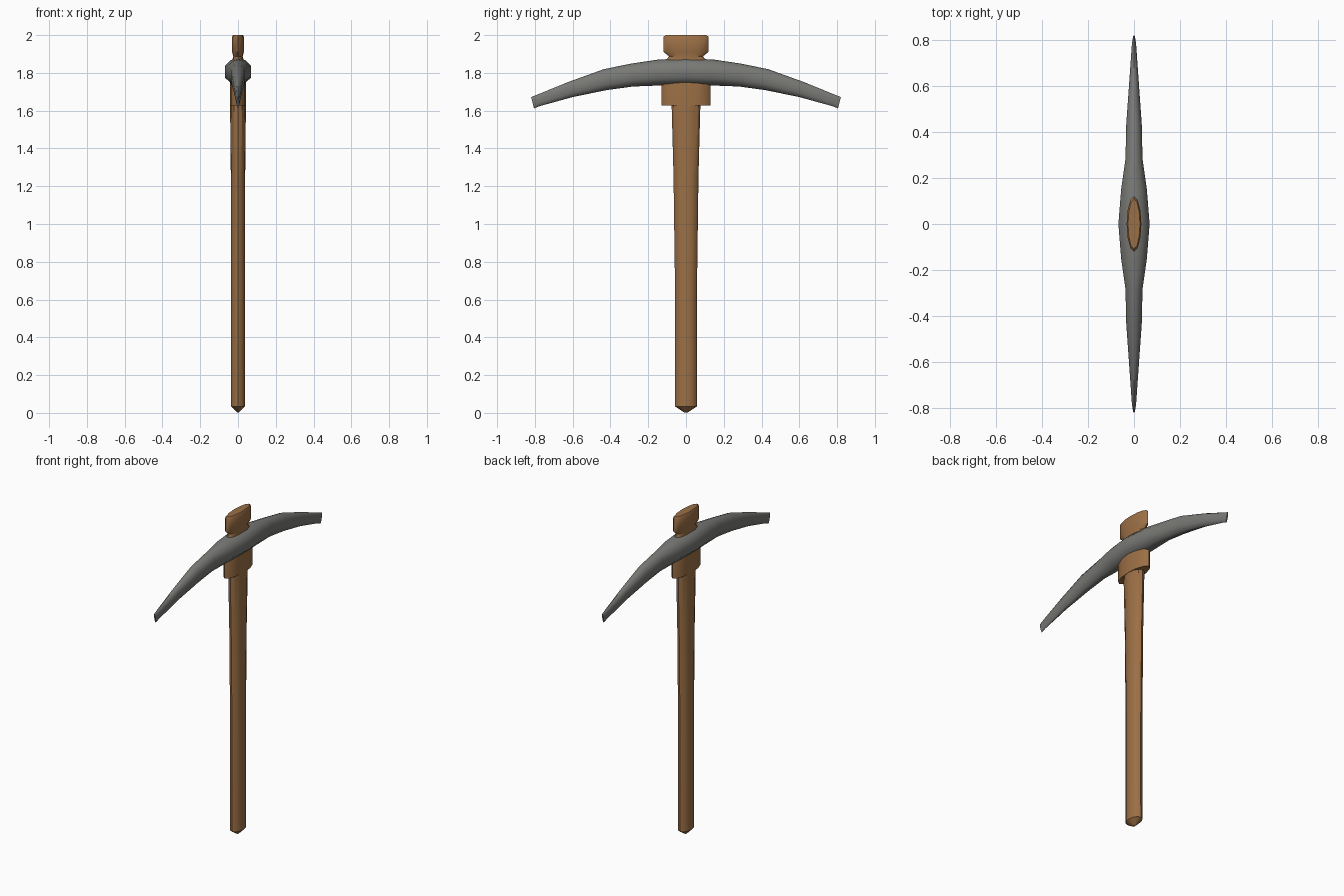
import bpy, bmesh, math
from mathutils import Vector

if "Cube" in bpy.data.objects:
    bpy.data.objects.remove(bpy.data.objects["Cube"])


def material(name, color):
    m = bpy.data.materials.new(name)
    m.diffuse_color = (*color, 1)
    m.use_nodes = True
    m.node_tree.nodes["Principled BSDF"].inputs["Base Color"].default_value = m.diffuse_color
    return m


def loft(name, rings, mat, angle):
    """Skin a list of equal-length point rings and cap both ends."""
    bm = bmesh.new()
    loops = [[bm.verts.new(p) for p in ring] for ring in rings]
    n = len(loops[0])
    for a, b in zip(loops, loops[1:]):
        for i in range(n):
            j = (i + 1) % n
            bm.faces.new((a[i], a[j], b[j], b[i]))
    bm.faces.new(loops[0])
    bm.faces.new(loops[-1])
    bmesh.ops.remove_doubles(bm, verts=bm.verts, dist=1e-5)
    bmesh.ops.recalc_face_normals(bm, faces=bm.faces)
    mesh = bpy.data.meshes.new(name)
    bm.to_mesh(mesh)
    bm.free()
    mesh.materials.append(mat)
    ob = bpy.data.objects.new(name, mesh)
    bpy.context.collection.objects.link(ob)
    bpy.ops.object.select_all(action='DESELECT')
    ob.select_set(True)
    bpy.context.view_layer.objects.active = ob
    bpy.ops.object.shade_smooth_by_angle(angle=math.radians(angle))
    return ob


def ellipse(z, rx, ry, n=12):
    return [(rx * math.cos(2 * math.pi * i / n), ry * math.sin(2 * math.pi * i / n), z)
            for i in range(n)]


wood = material("wood", (0.33, 0.16, 0.06))
iron = material("iron", (0.19, 0.19, 0.18))

# Wooden shaft with collar below the head and flared knob above: z, half x, half y
shaft = [(0.003, 0.006, 0.01), (0.035, 0.038, 0.059), (0.65, 0.038, 0.058),
         (1.25, 0.038, 0.066), (1.628, 0.042, 0.076), (1.628, 0.043, 0.13),
         (1.735, 0.043, 0.13), (1.82, 0.036, 0.115), (1.865, 0.03, 0.108),
         (1.888, 0.025, 0.09), (1.912, 0.032, 0.12), (1.99, 0.032, 0.12),
         (2.0, 0.026, 0.108)]
loft("handle", [ellipse(*s) for s in shaft], wood, 35)

# Iron pick head, half of its stations: top y, top z, bottom y, bottom z, half width
half = [(0, 1.878, 0, 1.735, 0.068), (0.15, 1.87, 0.15, 1.733, 0.056),
        (0.285, 1.85, 0.28, 1.728, 0.037), (0.434, 1.82, 0.42, 1.709, 0.034),
        (0.62, 1.753, 0.60, 1.672, 0.021), (0.79, 1.684, 0.775, 1.624, 0.009),
        (0.82, 1.672, 0.805, 1.612, 0.004)]
stations = [(-a, b, -c, d, w) for a, b, c, d, w in half[:0:-1]] + half

# Rounded cross-section, mirrored across x
side = [(0.55, 0.86), (1, 0.45), (1, -0.45), (0.55, -0.86)]
section = [(0, 1)] + side + [(0, -1)] + [(-x, z) for x, z in reversed(side)]


def head_ring(yt, zt, yb, zb, w):
    top, bottom = Vector((0, yt, zt)), Vector((0, yb, zb))
    mid, up = (top + bottom) / 2, (top - bottom) / 2
    return [mid + up * v + Vector((w * u, 0, 0)) for u, v in section]


loft("pick_head", [head_ring(*s) for s in stations], iron, 60)
